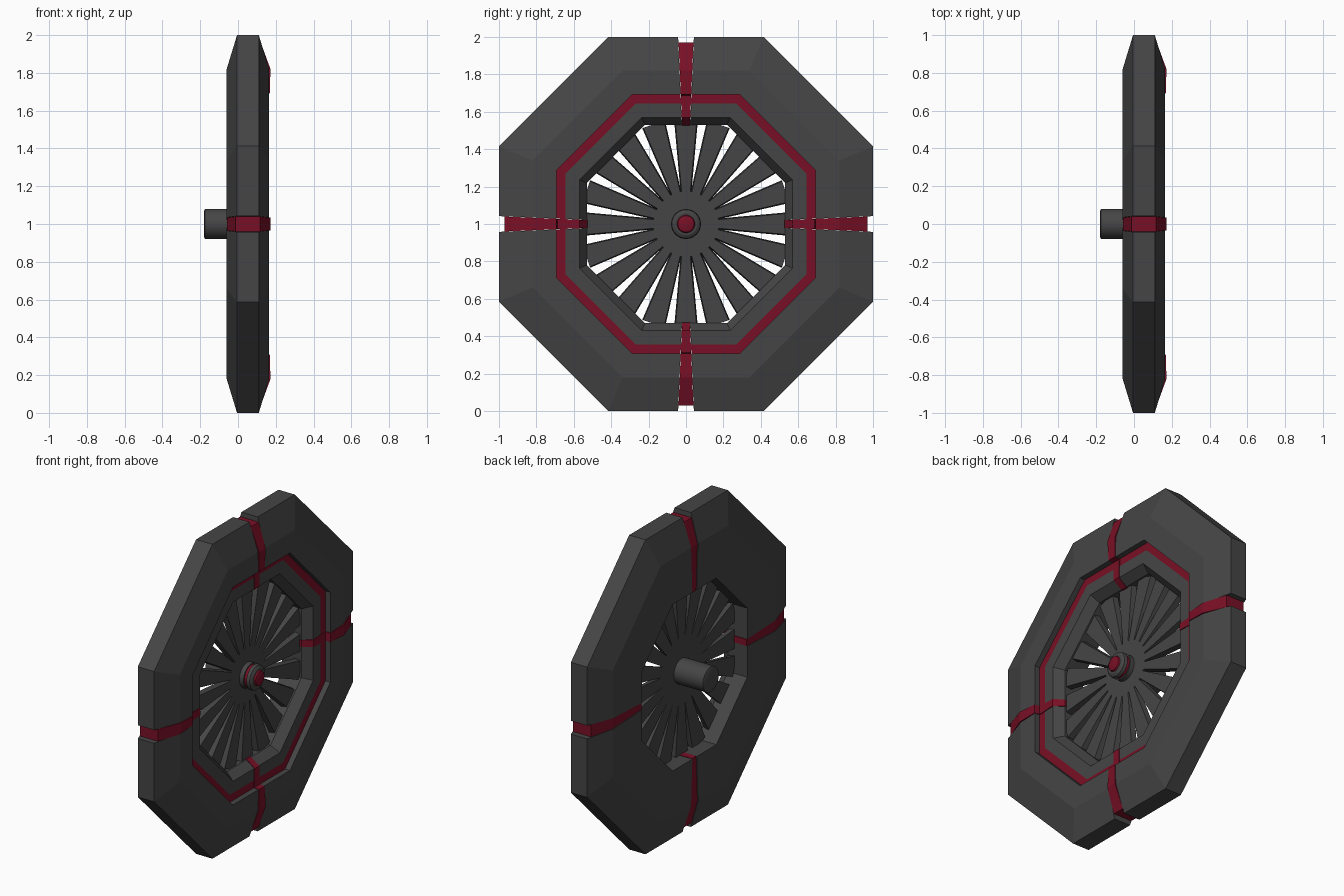
import bpy, bmesh, math
from mathutils import Matrix

if "Cube" in bpy.data.objects:
    bpy.data.objects.remove(bpy.data.objects["Cube"])

T = math.tan(math.pi / 8)      # half side of an octagon per unit of apothem
CZ = 1.0                       # wheel centre height


def mat(name, col):
    m = bpy.data.materials.new(name)
    m.diffuse_color = (*col, 1)
    m.use_nodes = True
    m.node_tree.nodes["Principled BSDF"].inputs["Base Color"].default_value = m.diffuse_color
    return m


GREY = mat("dark_grey", (0.06, 0.06, 0.06))
RED = mat("deep_red", (0.19, 0.005, 0.019))


def finish(name, bm, mats):
    bmesh.ops.recalc_face_normals(bm, faces=bm.faces)
    me = bpy.data.meshes.new(name)
    bm.to_mesh(me)
    bm.free()
    for m in mats:
        me.materials.append(m)
    ob = bpy.data.objects.new(name, me)
    ob.location.z = CZ
    bpy.context.collection.objects.link(ob)
    return ob


def gap(a):
    # half width of the slot between rim quarters at apothem a
    return 0.022 + 0.02 * (a - 0.53) / 0.47


def skin(bm, rows, red=()):
    # closed profile rows lofted sideways, with end caps
    n = len(rows[0])
    vs = [[bm.verts.new(p) for p in r] for r in rows]
    for a, b in zip(vs, vs[1:]):
        for i in range(n):
            j = (i + 1) % n
            f = bm.faces.new((a[i], a[j], b[j], b[i]))
            f.material_index = 1 if i in red else 0
    bm.faces.new(vs[0])
    bm.faces.new(vs[-1])


# Rim: cross-section as (apothem, x); edge 4 is the floor of the red groove
RIM = [(0.82, -0.06), (1.0, -0.005), (1.0, 0.11), (0.82, 0.165), (0.692, 0.165),
       (0.692, 0.13), (0.645, 0.13), (0.57, 0.13), (0.53, 0.075), (0.53, -0.06)]
bm = bmesh.new()
for k in range(4):
    rot = Matrix.Rotation(k * math.pi / 2, 3, 'X')
    rows = [[(x, gap(a), a) for a, x in RIM],
            [(x, a * T, a) for a, x in RIM],
            [(x, a, a * T) for a, x in RIM],
            [(x, a, gap(a)) for a, x in RIM]]
    before = set(bm.verts)
    skin(bm, rows, red=(5,))
    bmesh.ops.transform(bm, matrix=rot.to_4x4(), verts=[v for v in bm.verts if v not in before])
finish("octagonal_rim", bm, [GREY, RED])

# Red straps filling the slots, sunk at the tread and slightly proud at the sides
STRAP = [(0.82, -0.057), (0.97, -0.012), (0.97, 0.117), (0.82, 0.172), (0.692, 0.168),
         (0.688, 0.134), (0.645, 0.134), (0.57, 0.134), (0.527, 0.077), (0.527, -0.057)]
for k in range(4):
    bm = bmesh.new()
    skin(bm, [[(x, s * (gap(a) - 0.001), a) for a, x in STRAP] for s in (-1, 1)])
    bm.transform(Matrix.Rotation(k * math.pi / 2, 4, 'X'))
    finish(f"red_strap_{k + 1}", bm, [RED])

# Spokes: tapered blades, a little wider at the back
bm = bmesh.new()
N = 20
for k in range(N):
    rows = []
    for x, extra in ((0.03, 0.006), (0.065, 0.0)):
        w0, w1 = 0.023 + extra, 0.058 + extra
        rows.append([(x, -w0, 0.17), (x, w0, 0.17), (x, w1, 0.56), (x, -w1, 0.56)])
    before = set(bm.verts)
    skin(bm, rows)
    bmesh.ops.transform(bm, matrix=Matrix.Rotation(k * math.tau / N, 4, 'X'),
                        verts=[v for v in bm.verts if v not in before])
# Centre plate joining the spokes
skin(bm, [[(x, 0.175 * math.sin(i * math.tau / 40), 0.175 * math.cos(i * math.tau / 40))
           for i in range(40)] for x in (0.03, 0.065)])
finish("spoke_disc", bm, [GREY])


def turned(name, prof, red, n=32):
    # round part turned about the x axis from (x, radius) points
    bm = bmesh.new()
    vs = [[bm.verts.new((x, r * math.sin(i * math.tau / n), r * math.cos(i * math.tau / n)))
           for i in range(n)] for x, r in prof]
    for k, (a, b) in enumerate(zip(vs, vs[1:])):
        for i in range(n):
            j = (i + 1) % n
            bm.faces.new((a[i], a[j], b[j], b[i])).material_index = 1 if k in red else 0
    bm.faces.new(vs[0])
    f = bm.faces.new(vs[-1])
    f.material_index = 1 if len(prof) - 1 in red else 0
    ob = finish(name, bm, [GREY, RED])
    bpy.ops.object.select_all(action='DESELECT')
    ob.select_set(True)
    bpy.context.view_layer.objects.active = ob
    bpy.ops.object.shade_smooth_by_angle(angle=math.radians(30))


# Axle at the back, hub cap with red band and red button at the front
turned("axle", [(-0.18, 0.07), (-0.175, 0.08), (0.04, 0.08)], ())
turned("hub_cap", [(0.06, 0.08), (0.095, 0.08), (0.095, 0.072), (0.115, 0.072), (0.115, 0.08),
                   (0.135, 0.076), (0.145, 0.06), (0.145, 0.048), (0.155, 0.044), (0.16, 0.034)],
       (2, 7, 8, 9))
